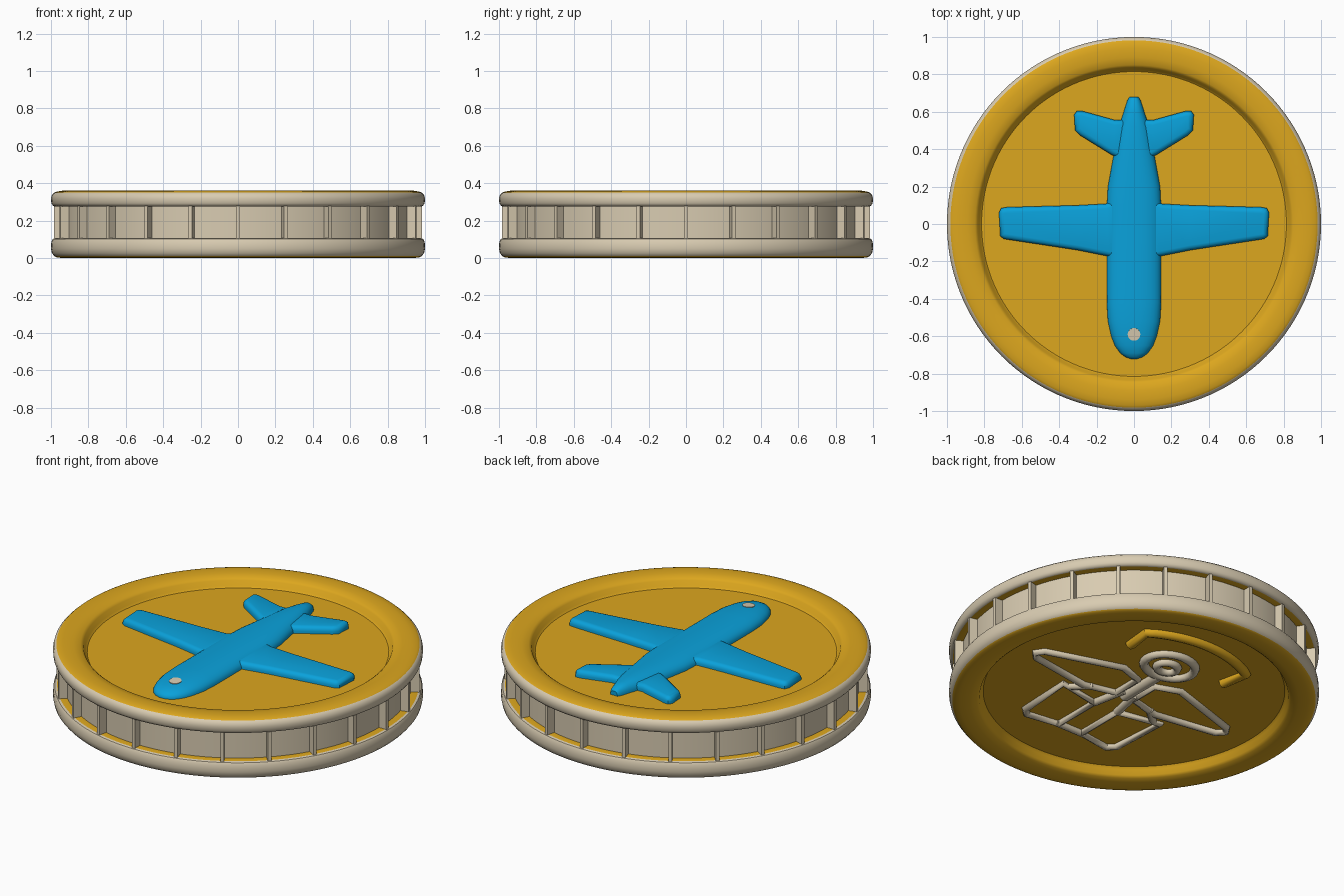
import bpy, bmesh, math
from mathutils import Matrix

if "Cube" in bpy.data.objects:
    bpy.data.objects.remove(bpy.data.objects["Cube"])


def material(name, rgb):
    m = bpy.data.materials.new(name)
    m.diffuse_color = (*rgb, 1)
    m.use_nodes = True
    m.node_tree.nodes["Principled BSDF"].inputs["Base Color"].default_value = m.diffuse_color
    return m


GOLD = material("gold", (0.72, 0.385, 0.013))
BEIGE = material("beige", (0.69, 0.60, 0.44))
BLUE = material("sky_blue", (0.003, 0.36, 0.71))


def finish(name, bm, mats, angle=35):
    bmesh.ops.recalc_face_normals(bm, faces=bm.faces)
    me = bpy.data.meshes.new(name)
    bm.to_mesh(me)
    bm.free()
    for m in mats:
        me.materials.append(m)
    ob = bpy.data.objects.new(name, me)
    bpy.context.collection.objects.link(ob)
    bpy.ops.object.select_all(action='DESELECT')
    ob.select_set(True)
    bpy.context.view_layer.objects.active = ob
    bpy.ops.object.shade_smooth_by_angle(angle=math.radians(angle))
    return ob


def plate(name, pts, z0, z1, mat, bevel):
    """Extruded outline with softened top edges."""
    bm = bmesh.new()
    f = bm.faces.new([bm.verts.new((x, y, z0)) for x, y in pts])
    up = bmesh.ops.extrude_face_region(bm, geom=[f])["geom"]
    bmesh.ops.translate(bm, verts=[v for v in up if isinstance(v, bmesh.types.BMVert)],
                        vec=(0, 0, z1 - z0))
    edges = [e for e in bm.edges if all(v.co.z > z1 - 1e-4 for v in e.verts)]
    bmesh.ops.bevel(bm, geom=edges, offset=bevel, segments=3, profile=0.5, affect='EDGES')
    return finish(name, bm, [mat], 45)


# Coin body: lathed profile, bottom centre to top centre
FLOOR = .303     # top recess
UNDER = .062     # bottom recess
bottom = [(0, UNDER), (.815, UNDER), (.826, .05), (.836, .02), (.85, .009), (.89, 0.002),
          (.94, 0), (.97, .004), (.982, .010), (.995, .026), (1, .05), (.998, .088), (.99, .102),
          (.978, .106), (.938, .106)]
top = [(.938, .276), (.978, .276), (.99, .280), (.998, .293), (1, .318), (.995, .338),
       (.982, .350), (.97, .355), (.94, .36), (.89, .358), (.85, .351), (.836, .340),
       (.826, .313), (.815, FLOOR), (0, FLOOR)]
profile = bottom + top
N = 120
bm = bmesh.new()
rings = []
for r, z in profile:
    n = N if r else 1
    rings.append([bm.verts.new((r * math.cos(2 * math.pi * i / N),
                                r * math.sin(2 * math.pi * i / N), z)) for i in range(n)])
nb = len(bottom)
for k, (a, b) in enumerate(zip(rings, rings[1:])):
    # outer bands and pocket floor are beige, faces and pocket ledges gold
    r = (profile[k][0] + profile[k + 1][0]) / 2
    beige = r > .977 or k == nb - 1
    for i in range(N):
        j = (i + 1) % N
        vs = [a[i % len(a)], a[j % len(a)], b[j % len(b)], b[i % len(b)]]
        f = bm.faces.new(list(dict.fromkeys(vs)))
        f.material_index = int(beige)
finish("coin_body", bm, [GOLD, BEIGE], 40)

# Ribs dividing the edge into pockets
bm = bmesh.new()
for i in range(24):
    m = (Matrix.Rotation(math.radians(15 * i), 4, 'Z') @ Matrix.Translation((.952, 0, .191))
         @ Matrix.Diagonal((.066, .02, .176, 1)))
    bmesh.ops.create_cube(bm, size=1, matrix=m)
finish("edge_ribs", bm, [BEIGE])

# Plane fuselage: lofted half sections (y, half width, height)
stations = [(-.722, .015, .012), (-.712, .045, .026), (-.69, .075, .038), (-.65, .103, .048),
            (-.6, .122, .055), (-.52, .14, .061), (-.42, .146, .063), (.1, .145, .063),
            (.2, .14, .063), (.32, .118, .063), (.42, .1, .063), (.52, .082, .061),
            (.6, .055, .055), (.66, .036, .045), (.68, .024, .03)]
bm = bmesh.new()
rows = []
for y, w, h in stations:
    row = []
    for k in range(17):
        t = math.pi * k / 16
        c = math.cos(t)
        row.append(bm.verts.new((w * math.copysign(abs(c) ** .85, c), y,
                                 .299 + h * math.sin(t) ** .85)))
    rows.append(row)
for a, b in zip(rows, rows[1:]):
    for k in range(16):
        bm.faces.new((a[k], a[k + 1], b[k + 1], b[k]))
bm.faces.new(rows[0])
bm.faces.new(rows[-1])
finish("fuselage", bm, [BLUE], 50)

# Wings and tailplanes, mirrored
wing = [(.08, -.18), (.14, -.172), (.3, -.14), (.695, -.08), (.715, -.065), (.722, .06),
        (.71, .085), (.68, .09), (.3, .1), (.15, .108), (.08, .135)]
tail = [(.03, .33), (.12, .37), (.29, .475), (.315, .5), (.32, .585), (.305, .605),
        (.28, .605), (.1, .555), (.03, .56)]
for side, s in (("right", 1), ("left", -1)):
    plate(side + "_wing", [(s * x, y) for x, y in wing], .29, .341, BLUE, .026)
    plate(side + "_tailplane", [(s * x, y) for x, y in tail], .29, .343, BLUE, .026)

# Light dot on the nose
bm = bmesh.new()
bmesh.ops.create_cone(bm, cap_ends=True, segments=24, radius1=.034, radius2=.034, depth=.009,
                      matrix=Matrix.Translation((0, -.59, .3525)) @ Matrix.Rotation(.08, 4, 'X'))
finish("nose_dot", bm, [BEIGE])


# Underside relief: raised strokes on the recessed floor
def stroke(name, pts, radius, mat, closed=False):
    cu = bpy.data.curves.new(name, 'CURVE')
    cu.dimensions = '3D'
    cu.bevel_depth = radius
    cu.bevel_resolution = 2
    cu.use_fill_caps = True
    sp = cu.splines.new('POLY')
    sp.points.add(len(pts) - 1)
    for p, (x, y) in zip(sp.points, pts):
        p.co = (x + .015, y - .02, .057, 1)
    sp.use_cyclic_u = closed
    cu.materials.append(mat)
    ob = bpy.data.objects.new(name, cu)
    bpy.context.collection.objects.link(ob)
    bpy.ops.object.select_all(action='DESELECT')
    ob.select_set(True)
    bpy.context.view_layer.objects.active = ob
    bpy.ops.object.convert(target='MESH')
    bpy.ops.object.shade_smooth_by_angle(angle=math.radians(50))


def circle(cx, cy, rx, ry, n=24):
    return [(cx + rx * math.cos(2 * math.pi * i / n), cy + ry * math.sin(2 * math.pi * i / n))
            for i in range(n)]


relief_wing = [(.06, .14), (.2, .19), (.64, .05), (.67, .01), (.63, -.03), (.25, -.09), (.06, -.04)]
relief_panel = [(.08, -.2), (.34, -.15), (.32, -.49), (.28, -.53), (.08, -.5)]
for side, s in (("right", 1), ("left", -1)):
    stroke(side + "_relief_wing", [(s * x, y) for x, y in relief_wing], .022, BEIGE, True)
    stroke(side + "_relief_panel", [(s * x, y) for x, y in relief_panel], .022, BEIGE, True)
    stroke(side + "_relief_strut", [(s * .04, .0), (s * .08, -.2)], .024, BEIGE)
    stroke(side + "_relief_brace", [(s * .2, -.07), (s * .3, -.16)], .022, BEIGE)
stroke("relief_ring_outer", circle(.02, .36, .15, .12), .026, BEIGE, True)
stroke("relief_ring_inner", circle(.02, .34, .06, .05), .024, BEIGE, True)
stroke("relief_neck", [(0, .24), (0, -.05)], .032, BEIGE)
stroke("relief_base", [(-.1, -.5), (.1, -.5)], .022, BEIGE)
# overhead arc with turned-down ends
arc = [(.66 * math.sin(math.radians(d)), .66 * math.cos(math.radians(d)))
       for d in range(-32, 33, 4)]
stroke("relief_arc", [(-.32, .4)] + arc + [(.33, .4)], .03, GOLD)
